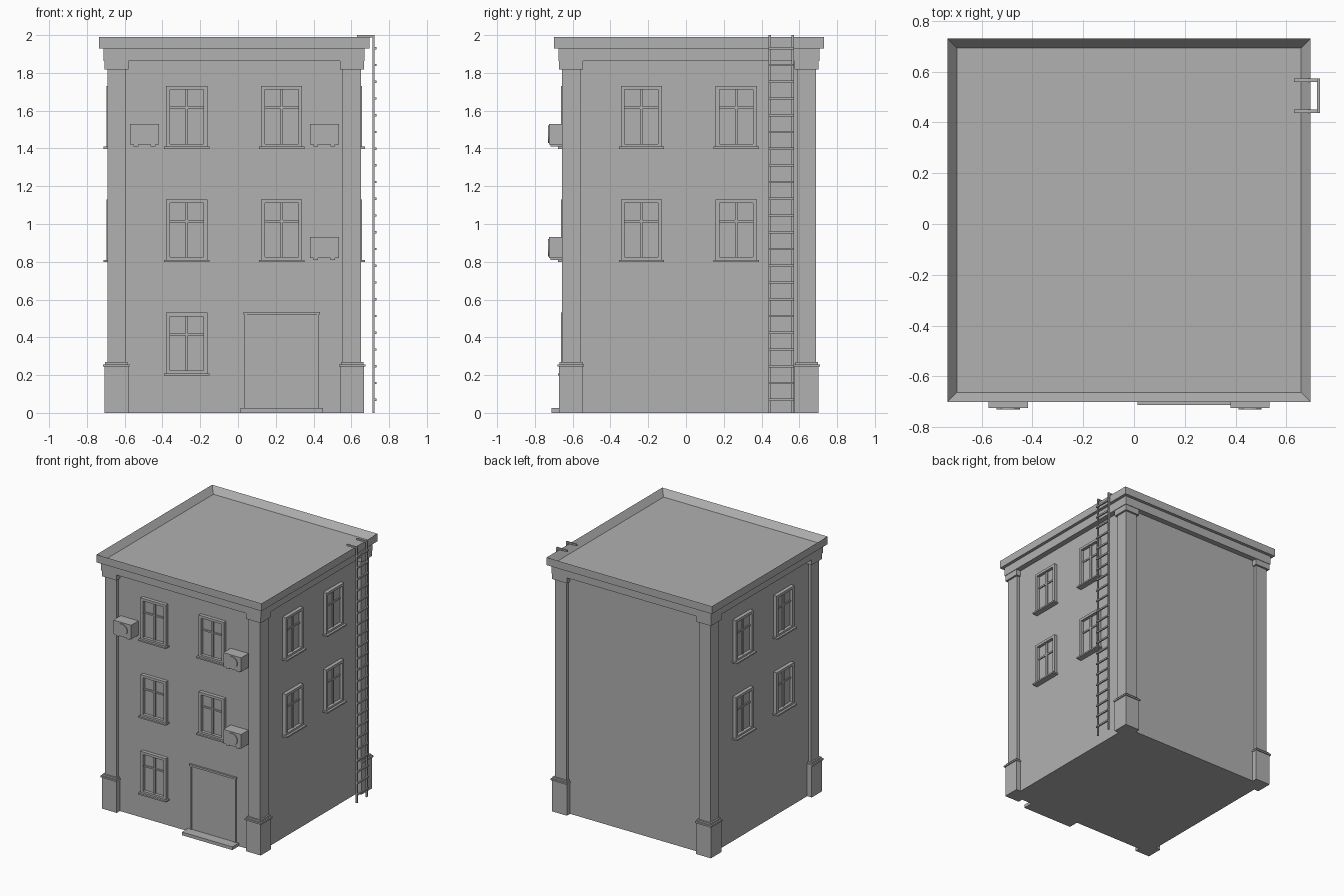
import bpy
import bmesh
from math import pi
from mathutils import Matrix, Vector

if "Cube" in bpy.data.objects:
    bpy.data.objects.remove(bpy.data.objects["Cube"])

# One plain grey for the whole building
grey = bpy.data.materials.new("plain_grey")
grey.use_nodes = True
COLOUR = (0.44, 0.44, 0.44, 1)
grey.diffuse_color = COLOUR
grey.node_tree.nodes["Principled BSDF"].inputs["Base Color"].default_value = COLOUR

CX, CY = -0.02, 0.015      # middle of the building
WALL = 0.648               # half width of the walls
FLOOR = 0.6                # storey height
CENTRE = Matrix.Translation((CX, CY, 0))


def box(bm, lo, hi):
    """Add an axis aligned box between two corners."""
    lo, hi = Vector(lo), Vector(hi)
    m = Matrix.Translation((lo + hi) / 2) @ Matrix.Diagonal((*(hi - lo), 1))
    return bmesh.ops.create_cube(bm, size=1, matrix=m)["verts"]


def block(bm, half, z0, z1):
    return box(bm, (-half, -half, z0), (half, half, z1))


def finish(bm, name, matrix=CENTRE):
    bm.transform(matrix)
    bmesh.ops.recalc_face_normals(bm, faces=bm.faces)
    mesh = bpy.data.meshes.new(name)
    bm.to_mesh(mesh)
    bm.free()
    mesh.materials.append(grey)
    obj = bpy.data.objects.new(name, mesh)
    bpy.context.collection.objects.link(obj)
    return obj


def on_wall(angle, u, z):
    """Local x runs along the wall, -y points out of it."""
    return CENTRE @ Matrix.Rotation(angle, 4, "Z") @ Matrix.Translation((u, -WALL, z))


# Walls and frieze
bm = bmesh.new()
block(bm, WALL, 0, 1.9)
finish(bm, "walls")
bm = bmesh.new()
block(bm, 0.691, 1.862, 1.93)
finish(bm, "frieze")

# Roof slab with a sunken top inside the parapet
bm = bmesh.new()
block(bm, 0.715, 1.929, 1.989)
bm.normal_update()
top = max(bm.faces, key=lambda f: f.calc_center_median().z)
bmesh.ops.inset_region(bm, faces=[top], thickness=0.053)
for v in top.verts:
    v.co.z -= 0.05
finish(bm, "roof")

# Corner pillars: (inner, outer, bottom, top) of each tier
TIERS = [
    (0.559, 0.687, 0, 0.245),
    (0.554, 0.695, 0.245, 0.257),
    (0.564, 0.684, 0.257, 0.27),
    (0.572, 0.672, 0.27, 1.817),
    (0.559, 0.687, 1.817, 1.865),
]
for i, name in enumerate(("front_left", "back_left", "back_right", "front_right")):
    bm = bmesh.new()
    for a, b, z0, z1 in TIERS:
        box(bm, (a, -b, z0), (b, -a, z1))
    finish(bm, name + "_pillar", CENTRE @ Matrix.Rotation(i * pi / 2, 4, "Z"))


# Windows: raised frame, sash bars, glass and sill
def window(name, matrix):
    bm = bmesh.new()
    w, h, t = 0.109, 0.327, 0.02
    for s in (-1, 1):
        x0, x1 = sorted((s * w, s * (w - t)))
        box(bm, (x0, -0.028, 0), (x1, 0.01, h))
    box(bm, (t - w, -0.028, h - t), (w - t, 0.01, h))
    box(bm, (t - w, -0.028, 0), (w - t, 0.01, t))
    box(bm, (-0.007, -0.013, t), (0.007, 0.01, h - t))
    box(bm, (t - w, -0.012, 0.205), (w - t, 0.01, 0.217))
    box(bm, (t - w, -0.004, t), (w - t, 0.01, h - t))
    box(bm, (-0.12, -0.045, -0.006), (0.12, 0.01, 0.005))
    finish(bm, name, matrix)


for floor in range(3):
    z = 0.204 + floor * FLOOR
    for side, u in (("right", -0.251), ("left", 0.251)):
        if floor or side == "right":
            window(f"front_{side}_window_{floor}", on_wall(0, u, z))
        if floor:
            window(f"left_wall_{side}_window_{floor}", on_wall(pi / 2, u, z))
            window(f"right_wall_{side}_window_{floor}", on_wall(-pi / 2, u, z))

# Entrance: thin door surround and doorstep
bm = bmesh.new()
for x in (-0.197, 0.185):
    box(bm, (x, -0.01, 0.025), (x + 0.012, 0.01, 0.52))
box(bm, (-0.203, -0.014, 0.52), (0.203, 0.01, 0.535))
box(bm, (-0.185, -0.003, 0.025), (0.185, 0.01, 0.52))
finish(bm, "door", on_wall(0, 0.252, 0))
bm = bmesh.new()
box(bm, (-0.218, -0.08, 0), (0.218, 0.01, 0.025))
finish(bm, "doorstep", on_wall(0, 0.252, 0))

# Air conditioners with a round fan cover and two feet
for i, (x, z) in enumerate(((-0.495, 1.475), (0.457, 1.475), (0.457, 0.875))):
    bm = bmesh.new()
    box(bm, (-0.077, -0.091, -0.055), (0.077, 0.01, 0.055))
    for s in (-1, 1):
        box(bm, (s * 0.045 - 0.012, -0.085, -0.066), (s * 0.045 + 0.012, 0.01, -0.055))
    fan = Matrix.Translation((0, -0.09, 0)) @ Matrix.Rotation(pi / 2, 4, "X")
    bmesh.ops.create_cone(bm, cap_ends=True, segments=24, radius1=0.046,
                          radius2=0.046, depth=0.016, matrix=fan)
    finish(bm, f"air_conditioner_{i + 1}", on_wall(0, x - CX, z))

# Ladder on the left wall, hooked over the parapet
bm = bmesh.new()
for y in (0.438, 0.559):
    box(bm, (0.711, y, 0), (0.723, y + 0.013, 2))
    box(bm, (0.63, y, 1.988), (0.723, y + 0.013, 2))
for i in range(22):
    z = 0.07 + i * 0.0886
    box(bm, (0.721, 0.438, z - 0.006), (0.733, 0.572, z + 0.006))
finish(bm, "ladder", Matrix.Identity(4))
